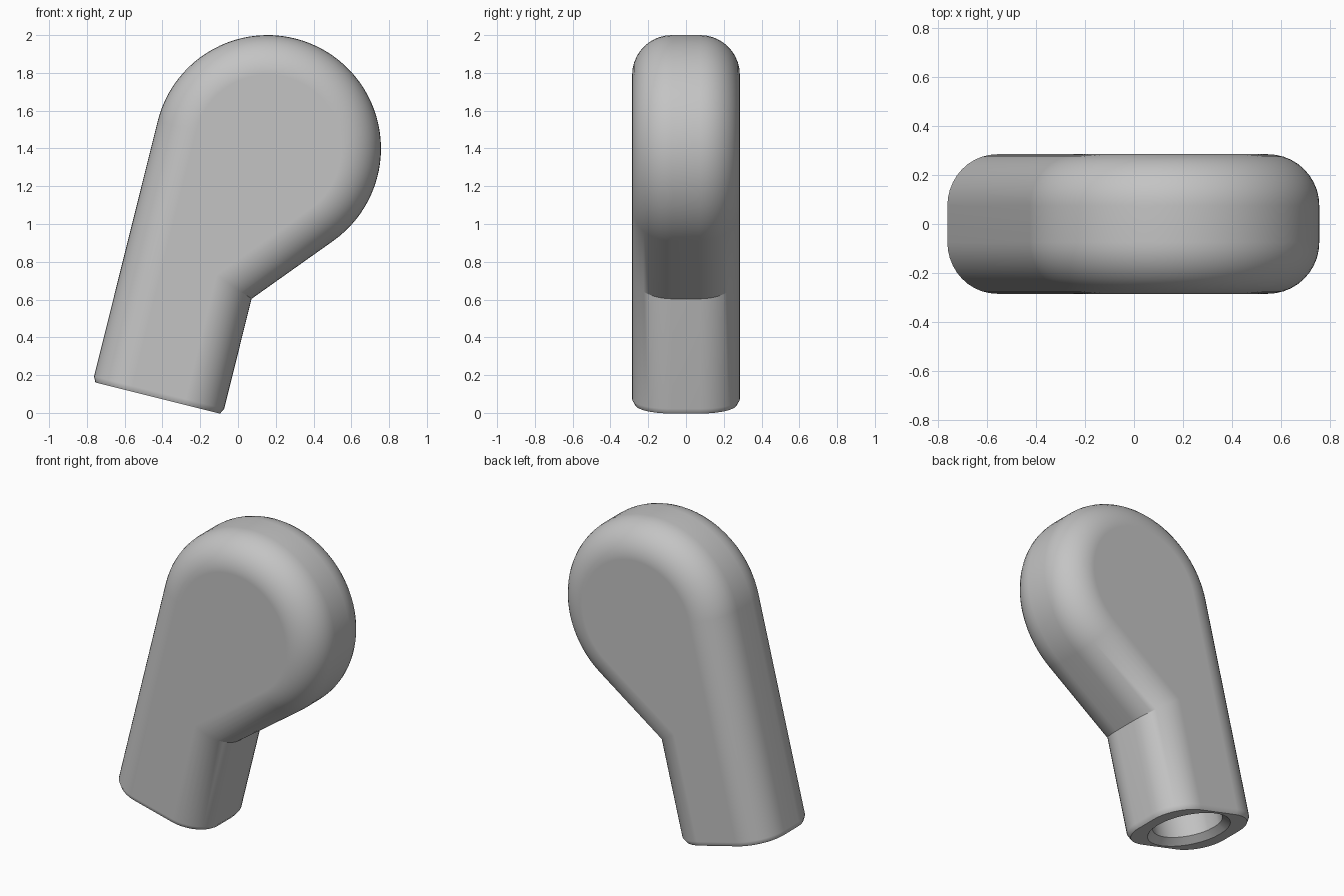
import bpy
import bmesh
from math import atan2, asin, cos, sin, pi, radians, sqrt
from mathutils import Vector

cube = bpy.data.objects.get("Cube")
if cube:
    bpy.data.objects.remove(cube, do_unlink=True)

HEAD = Vector((0.157, 1.4))     # centre of the round head in (x, z)
R = 0.6                         # head radius
HALF = 0.285                    # half thickness
FILLET = 0.21                   # edge rounding
WIDTH = 0.71                    # neck width
TILT = radians(14)
UP = Vector((sin(TILT), cos(TILT)))        # neck axis
SIDE = Vector((cos(TILT), -sin(TILT)))     # across the neck

# Key points of the outline
left_foot = HEAD - SIDE * R - UP * 1.393
right_foot = left_foot + SIDE * WIDTH
notch = right_foot + UP * 0.6
foot_mid = (left_foot + right_foot) / 2
to_head = HEAD - notch
under = atan2(to_head.y, to_head.x) - asin(R / to_head.length)
arc_start, arc_end = pi - TILT, under - pi / 2
ARC, ROUND, FLAT = 56, 10, 8


def outline(d):
    """Outline moved inwards by d, from left foot over the head to right foot."""
    pts = [left_foot + SIDE * d]
    for i in range(ARC + 1):
        a = arc_start + (arc_end - arc_start) * i / ARC
        pts.append(HEAD + Vector((cos(a), sin(a))) * (R - d))
    inward = (Vector((-sin(under), cos(under))) - SIDE).normalized()
    pts.append(notch + inward * d / inward.dot(-SIDE))
    pts.append(right_foot - SIDE * d)
    return pts


bm = bmesh.new()


def vert(p, y):
    return bm.verts.new((p.x, y, p.y))


def strip(a, b, closed=False):
    for i in range(len(a) if closed else len(a) - 1):
        j = (i + 1) % len(a)
        bm.faces.new((a[i], a[j], b[j], b[i]))


# Rounded cross-section: front fillet, flat rim, back fillet
section = []
for i in range(ROUND + 1):
    a = pi / 2 * i / ROUND
    section.append((FILLET * (1 - sin(a)), -(HALF - FILLET) - FILLET * cos(a)))
section = section + [(0, 0)] + [(d, -y) for d, y in reversed(section)]
rings = [[vert(p, y) for p in outline(d)] for d, y in section]
for a, b in zip(rings, rings[1:]):
    strip(a, b)


def foot_edge(ring):
    """Extra points along the straight foot edge, left to right."""
    a, b = ring[0].co, ring[-1].co
    return [bm.verts.new(a.lerp(b, i / FLAT)) for i in range(1, FLAT)]


# Flat front and back
front_edge, back_edge = foot_edge(rings[0]), foot_edge(rings[-1])
bm.faces.new(rings[0] + front_edge[::-1])
bm.faces.new(rings[-1] + back_edge[::-1])

# Foot: chamfer, end face, countersink and round socket
foot = (front_edge + [r[-1] for r in rings] + back_edge[::-1]
        + [r[0] for r in reversed(rings)])
flat_pos = [((Vector((v.co.x, v.co.z)) - foot_mid).dot(SIDE), v.co.y) for v in foot]
DROP, INSET = 0.03, 0.015


def socket_ring(radius, depth):
    ring = []
    for s, y in flat_pos:
        k = radius / sqrt(s * s + y * y)
        ring.append(vert(foot_mid + SIDE * s * k + UP * (depth - DROP), y * k))
    return ring


rim = [vert(foot_mid + SIDE * s * (1 - INSET * 2 / WIDTH) - UP * DROP,
            y * (1 - INSET / HALF)) for s, y in flat_pos]
loops = [foot, rim, socket_ring(0.25, 0), socket_ring(0.21, 0.04),
         socket_ring(0.21, 0.6)]
for a, b in zip(loops, loops[1:]):
    strip(a, b, closed=True)
bm.faces.new(loops[-1])

bmesh.ops.recalc_face_normals(bm, faces=bm.faces)
mesh = bpy.data.meshes.new("angled_knob")
bm.to_mesh(mesh)
bm.free()
knob = bpy.data.objects.new("angled_knob", mesh)
bpy.context.collection.objects.link(knob)

# Plain grey finish
grey = bpy.data.materials.new("plain_grey")
grey.use_nodes = True
grey.diffuse_color = (0.55, 0.55, 0.55, 1)
grey.node_tree.nodes["Principled BSDF"].inputs["Base Color"].default_value = (0.55, 0.55, 0.55, 1)
mesh.materials.append(grey)

# Smooth shading with crisp notch and foot edges
bpy.ops.object.select_all(action='DESELECT')
knob.select_set(True)
bpy.context.view_layer.objects.active = knob
bpy.ops.object.shade_smooth_by_angle(angle=radians(30))
weighted = knob.modifiers.new("even_normals", 'WEIGHTED_NORMAL')
weighted.keep_sharp = True
